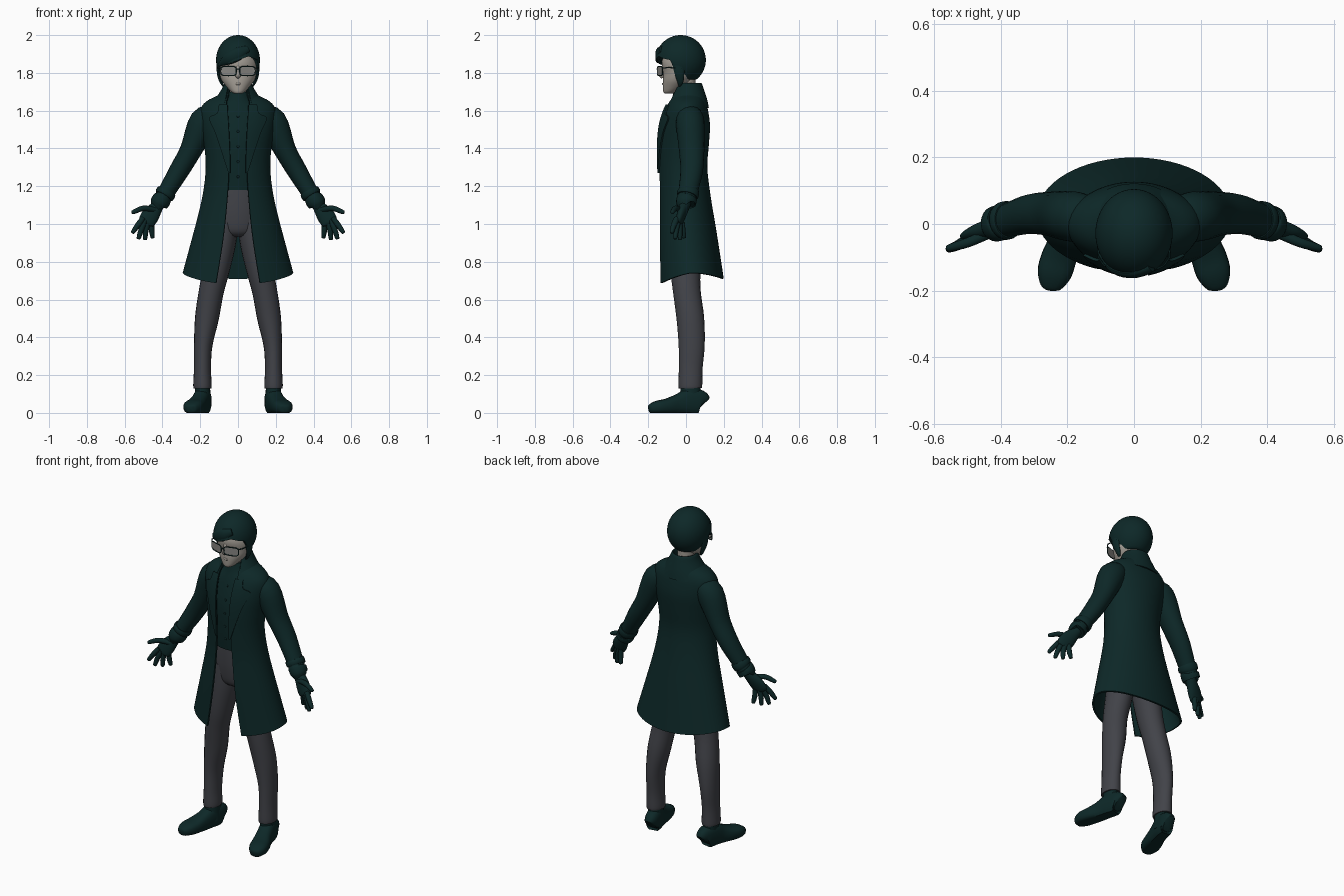
import bpy, bmesh, math
from mathutils import Vector

if "Cube" in bpy.data.objects:
    bpy.data.objects.remove(bpy.data.objects["Cube"])


def material(name, rgb):
    m = bpy.data.materials.new(name)
    m.diffuse_color = (*rgb, 1)
    m.use_nodes = True
    m.node_tree.nodes["Principled BSDF"].inputs["Base Color"].default_value = m.diffuse_color
    return m


TEAL = material("dark teal", (0.004, 0.021, 0.021))
GREY = material("trouser grey", (0.054, 0.056, 0.066))
SKIN = material("skin", (0.37, 0.34, 0.30))
LENS = material("lens grey", (0.24, 0.235, 0.22))


def smooth(rows, k=4):
    """Catmull-Rom resampling of profile rows."""
    out = []
    for i in range(len(rows) - 1):
        a, b, c, d = rows[max(i - 1, 0)], rows[i], rows[i + 1], rows[min(i + 2, len(rows) - 1)]
        for s in range(k):
            t = s / k
            out.append([q + 0.5 * t * (r - p + t * (2*p - 5*q + 4*r - e + t * (3*(q - r) + e - p)))
                        for p, q, r, e in zip(a, b, c, d)])
    return out + [list(rows[-1])]


def skin(name, rings, mat, closed=True, thick=0, mirror=False):
    """Bridge equal rings of points into one surface."""
    bm = bmesh.new()
    vs = [[bm.verts.new(p) for p in ring] for ring in rings]
    n = len(rings[0])
    for a, b in zip(vs, vs[1:]):
        for i in range(n if closed else n - 1):
            j = (i + 1) % n
            bm.faces.new((a[i], a[j], b[j], b[i]))
    if closed and not thick:
        bm.faces.new(vs[0])
        bm.faces.new(vs[-1])
    bmesh.ops.recalc_face_normals(bm, faces=bm.faces)
    return finish(name, bm, mat, thick, mirror)


def finish(name, bm, mat, thick=0, mirror=False):
    me = bpy.data.meshes.new(name)
    bm.to_mesh(me)
    bm.free()
    me.materials.append(mat)
    ob = bpy.data.objects.new(name, me)
    bpy.context.collection.objects.link(ob)
    if thick:
        mod = ob.modifiers.new("thickness", 'SOLIDIFY')
        mod.thickness = thick
        mod.offset = 0
    if mirror:
        ob.modifiers.new("mirror", 'MIRROR')
    return ob


def tube(name, rows, mat, n=20, ref=(0, 1, 0), mirror=True, power=1.0, k=4):
    """Sweep an oval along rows of x, y, z, side radius, ref radius."""
    rows, ref, rings = smooth(rows, k), Vector(ref), []
    for i, r in enumerate(rows):
        t = Vector(rows[min(i + 1, len(rows) - 1)][:3]) - Vector(rows[max(i - 1, 0)][:3])
        u = t.cross(ref).normalized()
        v = t.cross(u).normalized()
        ring = []
        for j in range(n):
            a = 2 * math.pi * j / n
            c, s = math.cos(a), math.sin(a)
            c, s = [math.copysign(abs(w) ** power, w) for w in (c, s)]
            p = Vector(r[:3]) + u * r[3] * c + v * r[4] * s
            p.z = max(p.z, 0)
            ring.append(p)
        rings.append(ring)
    return skin(name, rings, mat, mirror=mirror)


def body(name, rows, mat, n=32):
    """Stack level ovals from rows of z, half width, front y, back y."""
    rings = []
    for z, rx, f, b in smooth(rows):
        rings.append([(rx * math.sin(2*math.pi*j/n), (f+b)/2 + (f-b)/2 * math.cos(2*math.pi*j/n), z)
                      for j in range(n)])
    return skin(name, rings, mat)


def open_rings(rows, n=56):
    """Level ovals left open at the front; the fifth value is half the gap."""
    rings = []
    for z, rx, f, b, gap in rows:
        a0 = math.asin(gap / rx)
        w = max(0, 1 - (z - 0.71) / 0.3)
        ring = []
        for j in range(n + 1):
            a = a0 + (2 * math.pi - 2 * a0) * j / n
            dz = w * (0.03 * math.sin(a) ** 2 - 0.03 * max(0, math.cos(a)))
            ring.append((rx * math.sin(a), (f + b) / 2 + (f - b) / 2 * math.cos(a), z + dz))
        rings.append(ring)
    return rings


# Long coat: open front, flared skirt
COAT = smooth([(.71, .288, -.143, .195, .115), (.95, .23, -.142, .158, .075), (1.15, .183, -.138, .125, .055),
               (1.3, .166, -.142, .108, .047), (1.42, .175, -.144, .116, .05), (1.52, .192, -.135, .122, .055),
               (1.6, .196, -.112, .112, .06), (1.645, .165, -.09, .1, .06), (1.68, .1, -.065, .088, .05),
               (1.71, .075, -.05, .08, .045)])
skin("coat", open_rings(COAT), TEAL, closed=False, thick=.01)


def coat_front(x, z):
    """Front edge gap and surface depth of the coat at a point."""
    for a, b in zip(COAT, COAT[1:]):
        if a[0] <= z <= b[0]:
            t = (z - a[0]) / (b[0] - a[0])
            _, rx, f, bk, gap = [p + t * (q - p) for p, q in zip(a, b)]
            c = math.sqrt(max(0, 1 - (x / rx) ** 2))
            return gap, (f + bk) / 2 + (f - bk) / 2 * c
    return 0.05, -0.05


# Lapels laid over the coat front, widening to a notch
rings = []
for z, out in smooth([(1.27, .05), (1.38, .085), (1.48, .118), (1.56, .15), (1.585, .11), (1.63, .1)], 4):
    gap = coat_front(0, z)[0] - .006
    rings.append([(x, coat_front(x, z)[1] - .01, z) for x in [gap + (out - gap) * i / 4 for i in range(5)]])
skin("lapel", rings, TEAL, closed=False, thick=.009, mirror=True)

# Turned-down collar
skin("collar", open_rings(smooth([(1.615, .155, -.118, .118, .075), (1.66, .118, -.092, .108, .065),
                                  (1.71, .085, -.07, .092, .055), (1.742, .07, -.055, .08, .05),
                                  (1.735, .062, -.048, .072, .046), (1.69, .06, -.045, .068, .044)])),
     TEAL, closed=False, thick=.007)

# Shirt with a button row
body("shirt", [(1.18, .14, -.112, .09), (1.3, .148, -.124, .09), (1.45, .155, -.127, .095), (1.58, .15, -.1, .09),
               (1.65, .082, -.077, .07), (1.7, .058, -.066, .055)], TEAL)
bm = bmesh.new()
for z, y in ((1.25, -.122), (1.33, -.127), (1.41, -.129), (1.49, -.123), (1.57, -.105)):
    made = bmesh.ops.create_uvsphere(bm, u_segments=8, v_segments=6, radius=.007)
    for v in made["verts"]:
        v.co = Vector((v.co.x, y + v.co.y * .6, z + v.co.z))
finish("shirt_buttons", bm, TEAL)

# Trousers
body("trouser_hips", [(.93, .06, -.05, .06), (.96, .12, -.085, .09), (1.04, .142, -.1, .1), (1.12, .14, -.105, .1),
                      (1.2, .132, -.105, .09)], GREY)
tube("trouser_leg", [(.07, 0, 1.06, .07, .09), (.085, 0, .92, .078, .09), (.115, -.003, .76, .071, .08),
                     (.142, .005, .64, .066, .073), (.165, .023, .5, .063, .073), (.184, .03, .36, .049, .069),
                     (.188, .025, .24, .045, .063), (.188, .023, .15, .049, .063), (.188, .023, .13, .047, .061)], GREY)

# Boots
tube("boot_foot", [(.177, .09, .045, .027, .045), (.179, .075, .055, .04, .065), (.19, .02, .06, .045, .07),
                   (.205, -.04, .046, .046, .054), (.225, -.1, .035, .053, .041), (.24, -.15, .03, .051, .035),
                   (.25, -.188, .022, .032, .024), (.252, -.198, .02, .012, .014)], TEAL, ref=(0, 0, 1), power=.75)
tube("boot_ankle", [(.187, .024, .04, .044, .058), (.187, .024, .1, .041, .054), (.188, .024, .145, .04, .053)], TEAL)

# Sleeves and cuffs
tube("sleeve", [(.12, .018, 1.575, .05, .06), (.18, .022, 1.54, .078, .076), (.25, .03, 1.39, .058, .067),
                (.31, .03, 1.285, .053, .06), (.37, .014, 1.185, .046, .052), (.416, 0, 1.11, .041, .046)], TEAL)
tube("cuff_strap", [(.375, .013, 1.177, .049, .055), (.38, .012, 1.168, .053, .058),
                    (.389, .009, 1.154, .053, .058), (.394, .007, 1.146, .048, .054)], TEAL, k=2)
tube("cuff", [(.398, .006, 1.14, .045, .05), (.402, .004, 1.133, .05, .054), (.418, 0, 1.107, .049, .053),
              (.42, 0, 1.103, .04, .045)], TEAL, k=2)

# Gloved hands
tube("palm", [(.405, .002, 1.125, .028, .03), (.43, -.01, 1.09, .034, .028), (.46, -.024, 1.05, .046, .025),
              (.484, -.036, 1.012, .044, .019), (.49, -.04, 1.0, .03, .012)], TEAL)
FINGERS = {"index_finger": ((.503, -.048, 1.03), (.53, -.064, .995), (.556, -.075, .957)),
           "middle_finger": ((.493, -.042, 1.018), (.512, -.052, .97), (.526, -.057, .926)),
           "ring_finger": ((.477, -.034, 1.01), (.488, -.034, .965), (.492, -.031, .921)),
           "little_finger": ((.458, -.022, 1.01), (.457, -.017, .968), (.452, -.01, .93)),
           "thumb": ((.44, -.03, 1.075), (.5, -.056, 1.083), (.555, -.072, 1.063))}
for name, (a, m, e) in FINGERS.items():
    tip = [p + (p - q) * .14 for p, q in zip(e, m)]
    tube(name, [(*a, .014, .016), (*m, .0145, .015), (*e, .011, .011), (*tip, .003, .003)], TEAL, n=10)

# Neck and head
body("neck", [(1.62, .052, -.05, .06), (1.7, .048, -.055, .05), (1.78, .05, -.05, .05)], SKIN)
body("face", [(1.69, .018, -.113, -.075), (1.7, .036, -.12, -.045), (1.725, .06, -.122, -.005),
              (1.76, .086, -.122, .03), (1.8, .1, -.12, .055), (1.86, .105, -.128, .08), (1.94, .075, -.1, .06)], SKIN)
tube("nose", [(0, -.115, 1.845, .009, .008), (0, -.125, 1.815, .011, .011), (0, -.131, 1.79, .016, .014),
              (0, -.122, 1.775, .009, .008)], SKIN, n=12, mirror=False)
tube("lips", [(-.027, -.108, 1.74, .003, .004), (0, -.121, 1.742, .006, .006), (.027, -.108, 1.74, .003, .004)],
     SKIN, n=10, ref=(0, 1, 0), mirror=False)

# Hair cap: rounded shell trimmed along a side-swept fringe
bm = bmesh.new()
bmesh.ops.create_uvsphere(bm, u_segments=56, v_segments=40, radius=1)
for v in bm.verts:
    x, y, z = v.co.x * .116, v.co.y * .133 - .028, v.co.z * .132 + 1.868
    fringe = 1.853 + .035 * max(0, 1 - abs(x - .055) / .09)
    t = min(1, max(0, (y + .085) / .05))
    v.co = (x, y, max(z, fringe + (1.765 - fringe) * t))
finish("hair", bm, TEAL)
tube("sideburn", [(.1, -.04, 1.86, .012, .035), (.102, -.035, 1.8, .01, .026), (.09, -.03, 1.755, .009, .017),
                  (.078, -.035, 1.73, .004, .006)], TEAL, n=12)
tube("fringe_lock", [(.05, -.125, 1.925, .02, .02), (0, -.147, 1.9, .034, .016), (-.055, -.135, 1.872, .03, .015),
                     (-.1, -.088, 1.842, .008, .01)], TEAL, n=14, mirror=False)


# Glasses: wire frames, temples and lens plates
def wire(name, pts, cyclic=False):
    cu = bpy.data.curves.new(name, 'CURVE')
    cu.dimensions = '3D'
    cu.bevel_depth = .0032
    cu.bevel_resolution = 1
    sp = cu.splines.new('POLY')
    sp.points.add(len(pts) - 1)
    for p, co in zip(sp.points, pts):
        p.co = (*co, 1)
    sp.use_cyclic_u = cyclic
    cu.materials.append(TEAL)
    bpy.context.collection.objects.link(bpy.data.objects.new(name, cu))


for side, label in ((1, "left"), (-1, "right")):
    rim = []
    for j in range(24):
        c, s = math.cos(math.pi * j / 12), math.sin(math.pi * j / 12)
        x = .05 + .041 * math.copysign(abs(c) ** .5, c)
        rim.append((side * x, -.15 + 3.2 * x * x, 1.81 + .025 * math.copysign(abs(s) ** .5, s)))
    wire(label + "_rim", rim, True)
    wire(label + "_temple", [(side * .091, -.124, 1.825), (side * .107, -.1, 1.828), (side * .109, -.02, 1.825)])
    bm = bmesh.new()
    bm.faces.new([bm.verts.new(p) for p in rim])
    finish(label + "_lens", bm, LENS, thick=.002)
wire("bridge", [(-.01, -.15, 1.818), (0, -.153, 1.821), (.01, -.15, 1.818)])

# Bake modifiers and shade smooth, keeping sharp edges
bpy.ops.object.select_all(action='SELECT')
bpy.context.view_layer.objects.active = bpy.data.objects["coat"]
bpy.ops.object.convert(target='MESH')
bpy.ops.object.shade_smooth_by_angle(angle=math.radians(40))
